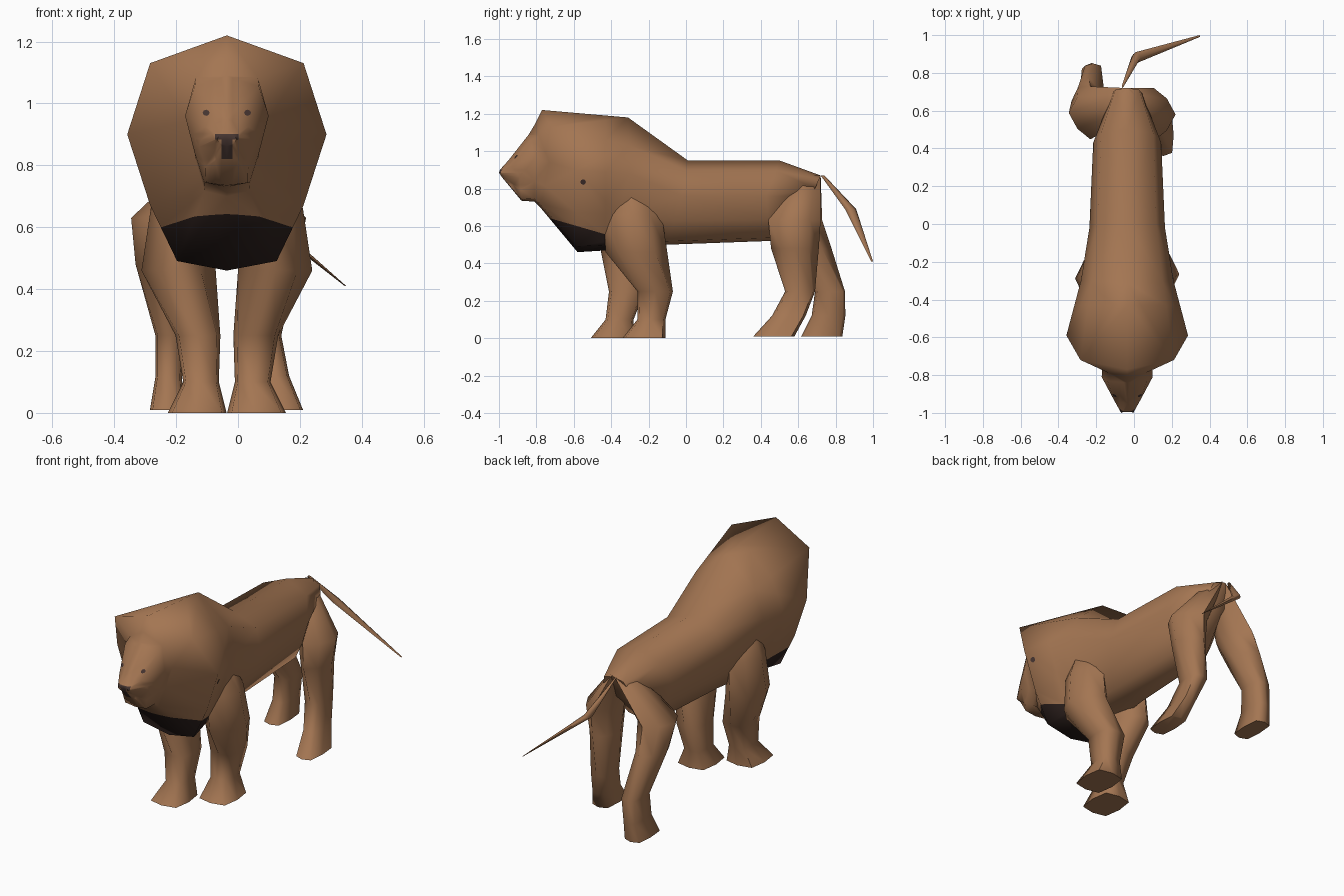
import bpy, bmesh, math
from mathutils import Vector
from mathutils.bvhtree import BVHTree

if "Cube" in bpy.data.objects:
    bpy.data.objects.remove(bpy.data.objects["Cube"], do_unlink=True)

MIDLINE = -.036


def material(name, rgb):
    m = bpy.data.materials.new(name)
    m.use_nodes = True
    color = (*rgb, 1)
    m.diffuse_color = color
    m.node_tree.nodes["Principled BSDF"].inputs["Base Color"].default_value = color
    return m


FUR = material("tawny fur", (.37, .18, .085))
DARK = material("dark chest fur", (.025, .014, .012))
NOSE = material("nose and eye brown", (.06, .035, .03))


def finish(bm, name, *materials):
    """Turn a bmesh into a smooth shaded object that keeps its sharp edges."""
    mesh = bpy.data.meshes.new(name)
    bm.to_mesh(mesh)
    bm.free()
    ob = bpy.data.objects.new(name, mesh)
    bpy.context.collection.objects.link(ob)
    for m in materials:
        mesh.materials.append(m)
    bpy.ops.object.select_all(action='DESELECT')
    ob.select_set(True)
    bpy.context.view_layer.objects.active = ob
    bpy.ops.object.shade_smooth_by_angle(angle=math.radians(70))


def loft(rings):
    """Skin a list of closed rings and cap both ends."""
    bm = bmesh.new()
    rows = [[bm.verts.new(p) for p in ring] for ring in rings]
    for a, b in zip(rows, rows[1:]):
        for i in range(len(a)):
            bm.faces.new((a[i - 1], a[i], b[i], b[i - 1]))
    bm.faces.new(rows[0])
    bm.faces.new(rows[-1])
    bmesh.ops.recalc_face_normals(bm, faces=bm.faces)
    return bm


def body_ring(crown, width, side, keel, lift=.72, jaw=.5):
    """Ten-sided section through a crown, two widest points and a keel."""
    crown, side, keel = (Vector((0, *p)) for p in (crown, side, keel))
    half = [(0, crown), (.77, side.lerp(crown, lift)), (1, side),
            (.77, side.lerp(keel, .52)), (jaw, side.lerp(keel, .93)), (0, keel)]
    right = [(MIDLINE + k * width, p.y, p.z) for k, p in half]
    left = [(MIDLINE - k * width, p.y, p.z) for k, p in half[-2:0:-1]]
    return right + left


# Body sections: crown, half width, widest point, keel, then fullness above and below
sections = {
    "nose tip": ((-.995, .9), .032, (-1, .885), (-.985, .862)),
    "muzzle": ((-.95, .95), .09, (-.89, .86), (-.88, .735), .72, .75),
    "face": ((-.84, 1.09), .135, (-.81, .96), (-.81, .73), .72, .55),
    "cheek": ((-.81, 1.14), .13, (-.73, .94), (-.78, .7), .72, .55),
    "mane front": ((-.77, 1.22), .322, (-.59, .9), (-.58, .46)),
    "mane back": ((-.31, 1.18), .245, (-.3, .88), (-.42, .47), .5),
    "flank": ((.01, .95), .2, (-.02, .76), (-.1, .5)),
    "loin": ((.5, .95), .18, (.43, .76), (.45, .52)),
    "rump": ((.72, .87), .08, (.69, .8), (.65, .72)),
}
body = loft([body_ring(*s) for s in sections.values()])
bmesh.ops.triangulate(body, faces=body.faces)


def paint(borders, index, front_of):
    """Cut along border planes and colour the faces behind all of them."""
    for point, normal in borders:
        faces = [f for f in body.faces if f.calc_center_median().y < front_of]
        edges = {e for f in faces for e in f.edges}
        verts = {v for f in faces for v in f.verts}
        bmesh.ops.bisect_plane(body, geom=[*verts, *edges, *faces],
                               plane_co=point, plane_no=normal)
    for f in body.faces:
        c = f.calc_center_median()
        if c.y < front_of and all((c - p).dot(n) < 0 for p, n in borders):
            f.material_index = index


def upright(width, low, high):
    """Borders of a rectangle on the midline, seen from the front."""
    x, z = Vector((1, 0, 0)), Vector((0, 0, 1))
    return [(x * (MIDLINE + width), x), (x * (MIDLINE - width), -x), (z * high, z), (z * low, -z)]


# Dark chest patch, then the nose bar with the stem below it
paint([(Vector((0, -.43, .555)), Vector((0, .29, 1))),
       (Vector((0, -.43, 0)), Vector((0, 1, 0)))], 1, -.2)
paint(upright(.038, .884, .902), 2, -.85)
paint(upright(.018, .82, .884), 2, -.85)
surface = BVHTree.FromBMesh(body)
finish(body, "body_and_mane", FUR, DARK, NOSE)


def octagon(u, v, ru, rv, bulge=1):
    """Eight points around a centre, with the diagonals pushed out by bulge."""
    points = []
    for k in range(8):
        a = k * math.tau / 8
        s = bulge if k % 2 else 1
        points.append((u + ru * s * math.cos(a), v + rv * s * math.sin(a)))
    return points


def limb_ring(z, x0, x1, y0, y1):
    """Ring filling the given extents, pointed at the thigh and boxy at the foot."""
    bulge = .85 if z > .4 else 1.2
    outline = octagon((x0 + x1) / 2, (y0 + y1) / 2, (x1 - x0) / 2, (y1 - y0) / 2, bulge)
    return [(x, y, z) for x, y in outline]


def stepped(rings, stride, high, low, splay):
    """Mirror a left leg to the right, swinging it below the high joint."""
    result = []
    for z, x0, x1, y0, y1 in rings:
        swing = stride * min(1, max(0, (high - z) / (high - low)))
        out = 2 * MIDLINE - splay * math.sin(math.pi * z / rings[0][0])
        result.append((z, out - x1, out - x0, y0 + swing, y1 + swing))
    return result


# Left legs and tail: height, x range and y range of each ring
front_leg = [(.86, 0, .13, -.38, -.22), (.66, .01, .21, -.44, -.13), (.46, 0, .24, -.43, -.1),
             (.25, -.015, .13, -.26, -.07), (.1, -.01, .105, -.26, -.11), (0, -.035, .155, -.34, -.11)]
hind_leg = [(.87, -.07, .02, .56, .72), (.63, -.01, .22, .44, .72), (.48, .01, .19, .455, .71),
            (.25, .04, .14, .53, .69), (.12, .08, .165, .46, .64), (.01, .1, .21, .36, .58)]
tail = [(.87, -.065, -.055, .72, .74), (.69, -.015, .035, .85, .91), (.41, .345, .35, .99, 1)]
limbs = {
    "front_left_leg": front_leg,
    "front_right_leg": stepped(front_leg, -.17, .5, .22, 0),
    "hind_left_leg": hind_leg,
    "hind_right_leg": stepped(hind_leg, .26, .65, 0, .07),
    "tail": tail,
}
for name, rings in limbs.items():
    finish(loft([limb_ring(*r) for r in rings]), name, FUR)


def plate(name, outline, place, ray):
    """Thin plate laid on the body where rays through its outline land."""
    bm = bmesh.new()
    ray = Vector(ray)
    hits = [surface.ray_cast(Vector(place(u, v)), ray)[0] for u, v in outline]
    bm.faces.new([bm.verts.new(hit - ray * .004) for hit in hits if hit])
    finish(bm, name, NOSE)


# Eyes and the small mark on the left of the mane
for side, sign in (("left", 1), ("right", -1)):
    plate(side + "_eye", octagon(MIDLINE + sign * .067, .97, .011, .01),
          lambda u, v: (u, -2, v), (0, 1, 0))
plate("mane_mark", octagon(-.55, .835, .015, .015), lambda u, v: (2, u, v), (-1, 0, 0))
